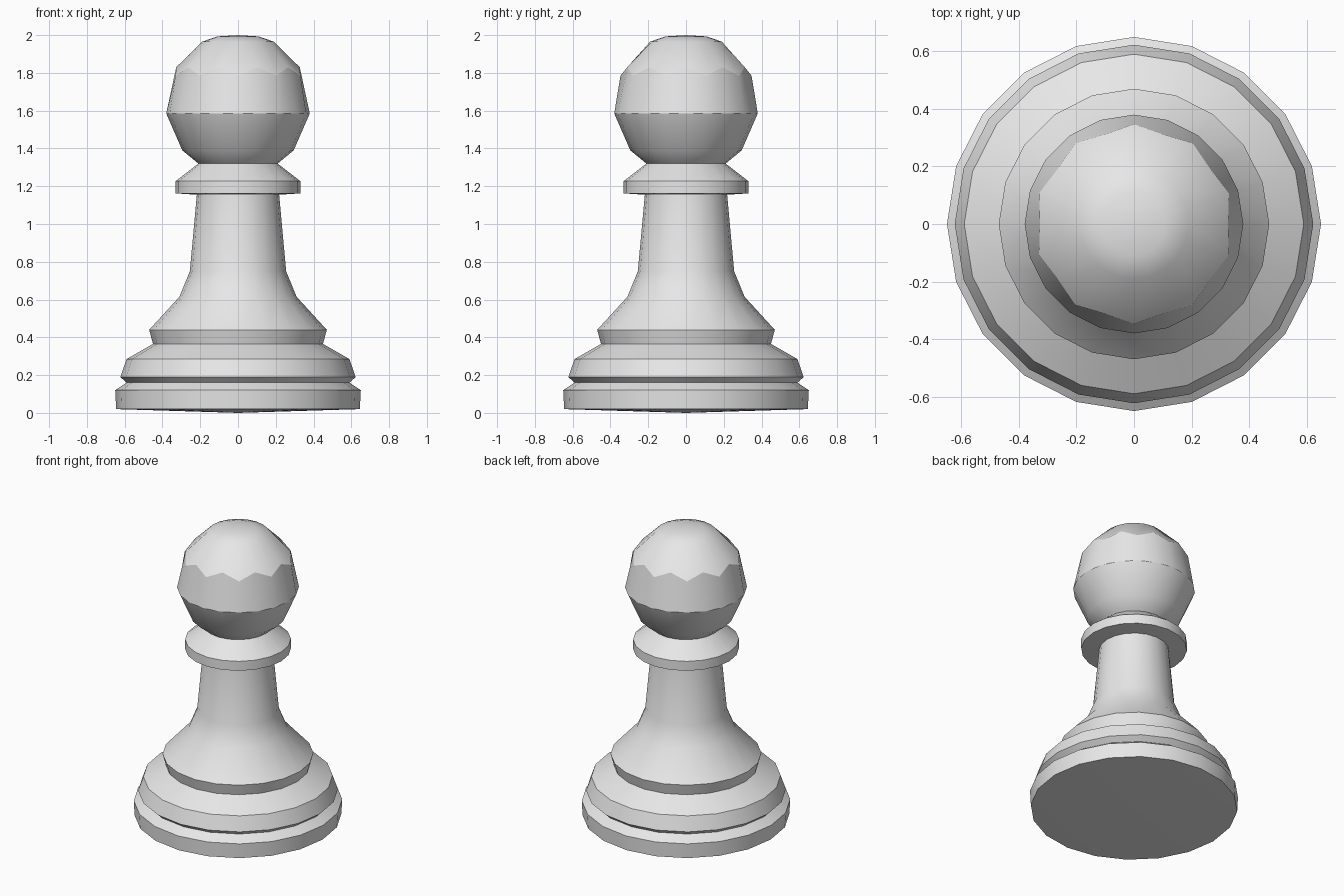
import bpy, bmesh, math

if "Cube" in bpy.data.objects:
    bpy.data.objects.remove(bpy.data.objects["Cube"])

SIDES = 20
grey = bpy.data.materials.new("pale grey")
grey.diffuse_color = (0.8, 0.8, 0.8, 1)
grey.use_nodes = True
grey.node_tree.nodes["Principled BSDF"].inputs["Base Color"].default_value = grey.diffuse_color


def ring_point(entry, i):
    """Profile entries are (r, z), or (r, z, r_odd, z_odd) for a zigzag ring."""
    r, z = entry[2:] if len(entry) == 4 and i % 2 else entry[:2]
    a = 2 * math.pi * i / SIDES
    return (r * math.cos(a), r * math.sin(a), z)


def turned(name, profile):
    """Revolve a bottom-to-top outline into a shell with outward faces."""
    bm = bmesh.new()
    rings = []
    for e in profile:
        if e[0] == 0:
            rings.append([bm.verts.new((0, 0, e[1]))] * SIDES)
        else:
            rings.append([bm.verts.new(ring_point(e, i)) for i in range(SIDES)])
    for lo, hi in zip(rings, rings[1:]):
        for i in range(SIDES):
            j = (i + 1) % SIDES
            corners = dict.fromkeys((lo[i], lo[j], hi[j], hi[i]))
            bm.faces.new(list(corners))
    mesh = bpy.data.meshes.new(name)
    bm.to_mesh(mesh)
    bm.free()
    mesh.materials.append(grey)
    ob = bpy.data.objects.new(name, mesh)
    bpy.context.collection.objects.link(ob)
    bpy.ops.object.select_all(action='DESELECT')
    ob.select_set(True)
    bpy.context.view_layer.objects.active = ob
    bpy.ops.object.shade_smooth_by_angle(angle=math.radians(30))


# Foot disc with groove and stepped rim
turned("base", [(0, 0), (0.645, 0.02), (0.65, 0.12), (0.59, 0.16),
                (0.623, 0.19), (0.59, 0.285), (0.45, 0.365)])
# Flared skirt and tapering stem
turned("stem", [(0.45, 0.365), (0.47, 0.44), (0.31, 0.615),
                (0.255, 0.75), (0.218, 1.155)])
# Collar under the head
turned("collar", [(0.218, 1.155), (0.33, 1.162), (0.33, 1.227), (0.21, 1.32)])
# Faceted ball head
turned("head", [(0.21, 1.32), (0.295, 1.39), (0.38, 1.585),
                (0.327, 1.83, 0.347, 1.785), (0.19, 1.965), (0.11, 1.993), (0, 2.0)])
